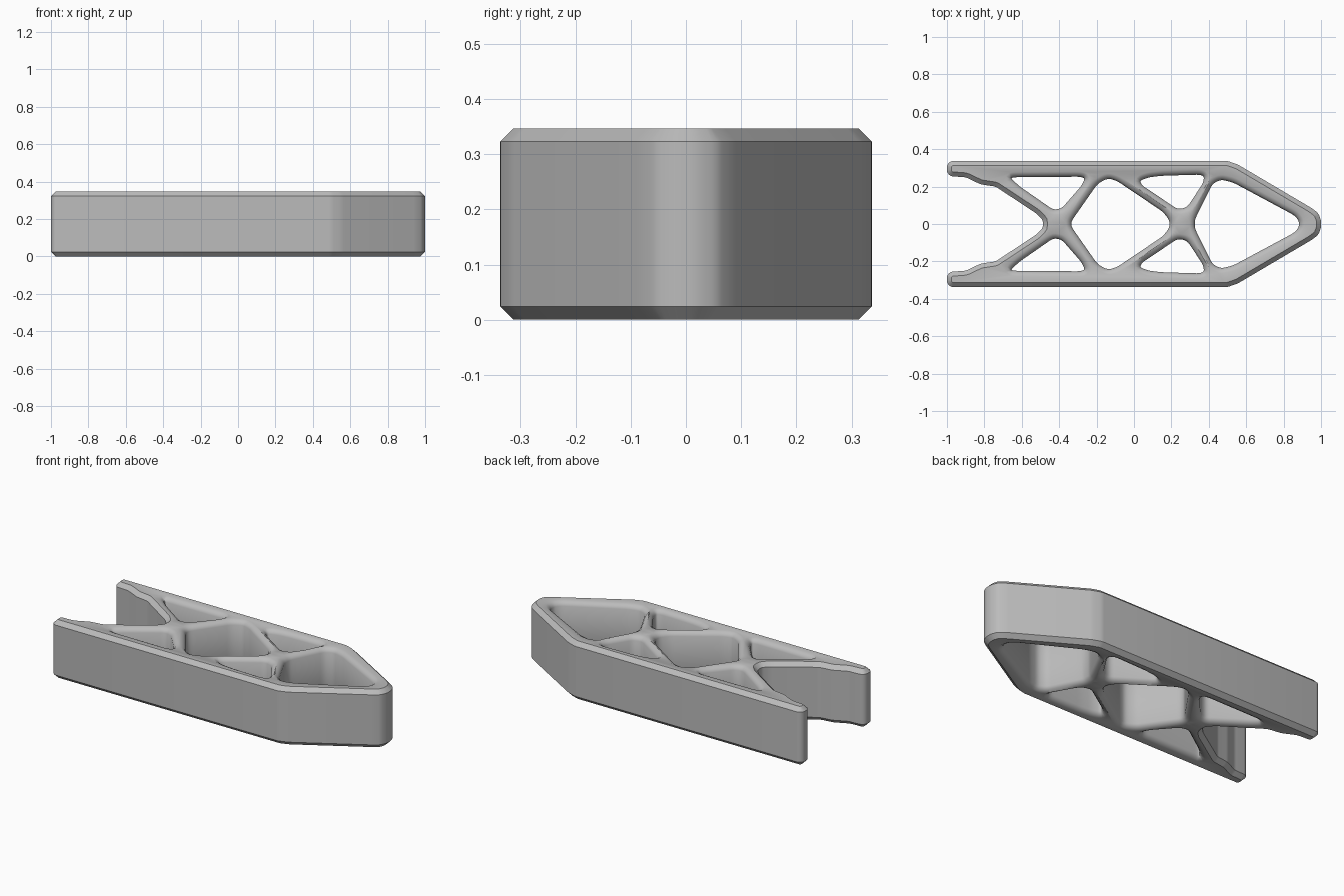
import bpy
import bmesh
import math
from mathutils import Vector

cube = bpy.data.objects.get("Cube")
if cube:
    bpy.data.objects.remove(cube)

HEIGHT = 0.347

grey = bpy.data.materials.new("plain grey")
grey.use_nodes = True
colour = (0.5, 0.5, 0.5, 1)
grey.diffuse_color = colour
grey.node_tree.nodes["Principled BSDF"].inputs["Base Color"].default_value = colour


def mirrored(points):
    """Reflect a path across the long axis, keeping it continuous."""
    return [(x, -y) for x, y in reversed(points)]


def rounded(points, reach, steps=4):
    """Round every corner, cutting back at most `reach` along each edge."""
    pts = [Vector(p) for p in points]
    out = []
    for i, p in enumerate(pts):
        a, b = pts[i - 1] - p, pts[(i + 1) % len(pts)] - p
        start = p + a * min(reach / a.length, 0.4)
        end = p + b * min(reach / b.length, 0.4)
        for k in range(steps + 1):
            t = k / steps
            out.append(start * (1 - t) ** 2 + p * 2 * t * (1 - t) + end * t * t)
    return out


def oriented(pts, anticlockwise):
    area = sum(pts[i - 1].cross(p) for i, p in enumerate(pts))
    return pts if (area > 0) == anticlockwise else pts[::-1]


def inset(pts, distance):
    """Move a closed loop to its left, into the material."""
    out = []
    for i, p in enumerate(pts):
        a = (p - pts[i - 1]).normalized()
        b = (pts[(i + 1) % len(pts)] - p).normalized()
        na, nb = Vector((-a.y, a.x)), Vector((-b.y, b.x))
        out.append(p + (na + nb) * distance / (1 + na.dot(nb)))
    return out


# Outer outline, with the open notch at the left end
outline_half = [(-0.487, 0.02), (-0.52, 0.055), (-0.74, 0.2), (-0.82, 0.212),
                (-0.90, 0.25), (-0.98, 0.255), (-1, 0.275), (-1, 0.317),
                (-0.98, 0.337), (0.50, 0.337), (0.555, 0.318), (0.95, 0.085),
                (0.985, 0.058), (1, 0.02)]
outline = outline_half + mirrored(outline_half)

# Windows between the crossing struts
centre_half = [(-0.335, 0.015), (-0.195, 0.215), (-0.14, 0.245),
               (-0.09, 0.23), (0.155, 0.065), (0.19, 0.02)]
nose_half = [(0.325, 0.02), (0.42, 0.215), (0.465, 0.238),
             (0.53, 0.222), (0.86, 0.045), (0.882, 0.015)]
nose_half[1:1] = [(0.34, 0.055)]
rear_side = [(-0.66, 0.245), (-0.64, 0.25), (-0.29, 0.253), (-0.262, 0.245),
             (-0.28, 0.205), (-0.385, 0.085), (-0.43, 0.075), (-0.61, 0.2)]
front_side = [(0.03, 0.232), (0.08, 0.25), (0.15, 0.258), (0.35, 0.264),
              (0.375, 0.255), (0.37, 0.22), (0.285, 0.09), (0.235, 0.078),
              (0.045, 0.205)]
windows = [centre_half + mirrored(centre_half), nose_half + mirrored(nose_half),
           rear_side, mirrored(rear_side), front_side, mirrored(front_side)]

# Edge sections as (inset, depth below the surface)
outer_section = [(0, 0.024), (0.024, 0)]
window_section = [(0, 0.026), (0.010, 0.010), (0.028, 0)]

loops = [(oriented(rounded(outline, 0.012, 2), True), outer_section)]
loops += [(oriented(rounded(w, 0.025), False), window_section) for w in windows]

bm = bmesh.new()
rims = {0: [], 1: []}
for pts, section in loops:
    levels = [(d, depth) for d, depth in reversed(section)]
    levels += [(d, HEIGHT - depth) for d, depth in section]
    rings = [[bm.verts.new((p.x, p.y, z)) for p in inset(pts, d)] for d, z in levels]
    for low, high in zip(rings, rings[1:]):
        for i in range(len(low)):
            bm.faces.new((low[i - 1], low[i], high[i], high[i - 1]))
    for side, ring in ((0, rings[0]), (1, rings[-1])):
        rims[side] += [bm.edges.get((ring[i - 1], ring[i])) for i in range(len(ring))]

# Top and bottom skins spanning between the rims
for side, edges in rims.items():
    bmesh.ops.triangle_fill(bm, edges=edges, use_beauty=True,
                            normal=(0, 0, 1 if side else -1))
bmesh.ops.recalc_face_normals(bm, faces=bm.faces)

mesh = bpy.data.meshes.new("truss_frame")
bm.to_mesh(mesh)
bm.free()
mesh.materials.append(grey)
frame = bpy.data.objects.new("truss_frame", mesh)
bpy.context.collection.objects.link(frame)
bpy.context.view_layer.objects.active = frame
frame.select_set(True)
bpy.ops.object.shade_smooth_by_angle(angle=math.radians(40))
